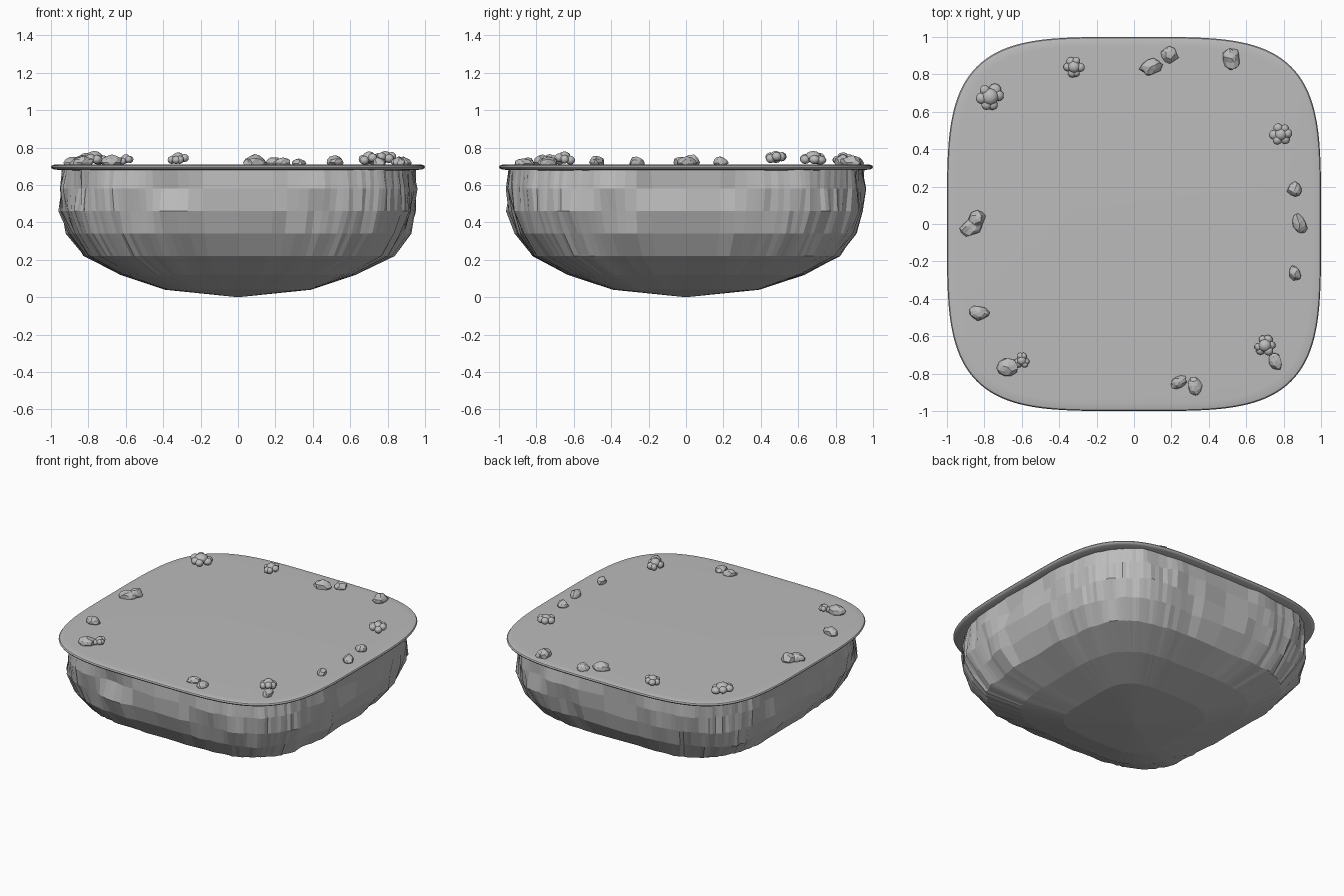
import bpy, bmesh, math, random
from mathutils import Vector, Matrix, noise

if "Cube" in bpy.data.objects:
    bpy.data.objects.remove(bpy.data.objects["Cube"])

random.seed(7)
SEG = 160          # columns around the rounded-square outline
TOP = 0.71         # height of the flat surface

grey = bpy.data.materials.new("stone grey")
grey.diffuse_color = (0.5, 0.5, 0.5, 1)
grey.use_nodes = True
grey.node_tree.nodes["Principled BSDF"].inputs["Base Color"].default_value = grey.diffuse_color


def outline(i):
    """Point i on a unit rounded square (fourth-power superellipse)."""
    t = 2 * math.pi * i / SEG
    c, s = math.cos(t), math.sin(t)
    return Vector((math.copysign(abs(c) ** 0.5, c), math.copysign(abs(s) ** 0.5, s), 0))


def finish(bm, name, smooth=None):
    bmesh.ops.recalc_face_normals(bm, faces=bm.faces)
    mesh = bpy.data.meshes.new(name)
    bm.to_mesh(mesh)
    bm.free()
    mesh.materials.append(grey)
    ob = bpy.data.objects.new(name, mesh)
    bpy.context.collection.objects.link(ob)
    if smooth:
        bpy.ops.object.select_all(action='DESELECT')
        ob.select_set(True)
        bpy.context.view_layer.objects.active = ob
        bpy.ops.object.shade_smooth_by_angle(angle=math.radians(smooth))
    return ob


def loft(bm, rings):
    for a, b in zip(rings, rings[1:]):
        for i in range(SEG):
            j = (i + 1) % SEG
            bm.faces.new((a[i], a[j], b[j], b[i]))


# ground slab with a rounded lip
bm = bmesh.new()
profile = [(0.93, 0.678), (0.985, 0.683), (0.997, 0.69), (1.0, 0.697),
           (0.995, 0.705), (0.98, 0.709), (0.95, TOP)]
rings = [[bm.verts.new(outline(i) * r + Vector((0, 0, z))) for i in range(SEG)]
         for r, z in profile]
loft(bm, rings)
bm.faces.new(rings[0])
bm.faces.new(rings[-1])
finish(bm, "ground_slab", 40)

# rough rock underside: (scale, height, roughness) per ring, closing to a point
bm = bmesh.new()
profile = [(0.945, 0.69, 0.015), (0.945, 0.58, 0.035), (0.945, 0.46, 0.035),
           (0.905, 0.34, 0.035), (0.82, 0.22, 0.022), (0.63, 0.12, 0.012),
           (0.39, 0.04, 0.004)]
rings = []
for r, z, rough in profile:
    ring = []
    for i in range(SEG):
        p = outline(i)
        n = noise.noise(Vector((p.x * 5, p.y * 5, z * 6 + 3)))
        n += random.uniform(-0.22, 0.22)
        ring.append(bm.verts.new(p * (r + rough * n) + Vector((0, 0, z))))
    rings.append(ring)
loft(bm, rings)
bm.faces.new(rings[0])
tip = bm.verts.new((0, 0, 0))
for i in range(SEG):
    bm.faces.new((rings[-1][i], rings[-1][(i + 1) % SEG], tip))
finish(bm, "rock_underside")


# faceted pebbles: x, y, half length, half width, height above ground, turn
pebbles = [(0.09, 0.84, 0.055, 0.045, 0.05, 25), (0.19, 0.905, 0.045, 0.045, 0.04, 0),
           (0.52, 0.885, 0.06, 0.048, 0.045, 100), (0.86, 0.185, 0.042, 0.036, 0.04, 0),
           (0.885, 0.0, 0.055, 0.034, 0.04, 110), (0.86, -0.265, 0.042, 0.03, 0.04, 120),
           (0.755, -0.735, 0.05, 0.034, 0.04, 110), (0.325, -0.87, 0.05, 0.036, 0.03, 100),
           (0.24, -0.845, 0.045, 0.032, 0.035, 30), (-0.675, -0.765, 0.058, 0.05, 0.05, 20),
           (-0.83, -0.475, 0.055, 0.037, 0.045, -8), (-0.87, -0.02, 0.062, 0.042, 0.045, 15),
           (-0.84, 0.025, 0.05, 0.04, 0.052, 40)]
for k, (x, y, a, b, h, turn) in enumerate(pebbles, 1):
    bm = bmesh.new()
    bmesh.ops.create_icosphere(bm, subdivisions=2, radius=1)
    for v in bm.verts:
        v.co *= 1 + 0.3 * noise.noise(v.co * 1.5 + Vector((k * 7.3, 0, 0)))
    mat = (Matrix.Translation((x, y, TOP + h * 0.2))
           @ Matrix.Rotation(math.radians(turn), 4, 'Z')
           @ Matrix.Diagonal((a, b, h * 0.8, 1)))
    bmesh.ops.transform(bm, matrix=mat, verts=bm.verts)
    finish(bm, f"pebble_{k}")

# lumpy bushes: x, y, radius, height above ground
bushes = [(-0.77, 0.68, 0.076, 0.072), (-0.32, 0.84, 0.056, 0.065),
          (0.785, 0.48, 0.06, 0.072), (0.70, -0.65, 0.058, 0.07),
          (-0.6, -0.73, 0.042, 0.055)]
for k, (x, y, r, h) in enumerate(bushes, 1):
    bm = bmesh.new()
    lobes = [(0, 0, h * 0.55, r * 0.6, h * 0.45)]
    for i in range(6):
        t = math.tau * i / 6 + random.uniform(-0.25, 0.25)
        lobes.append((math.cos(t) * r * 0.6, math.sin(t) * r * 0.6,
                      h * random.uniform(0.3, 0.6), r * random.uniform(0.36, 0.46), h * 0.34))
    for lx, ly, lz, lr, lh in lobes:
        mat = Matrix.Translation((x + lx, y + ly, TOP + lz)) @ Matrix.Diagonal((lr, lr, lh, 1))
        bmesh.ops.create_icosphere(bm, subdivisions=2, radius=1, matrix=mat)
    finish(bm, f"bush_{k}", 40)
